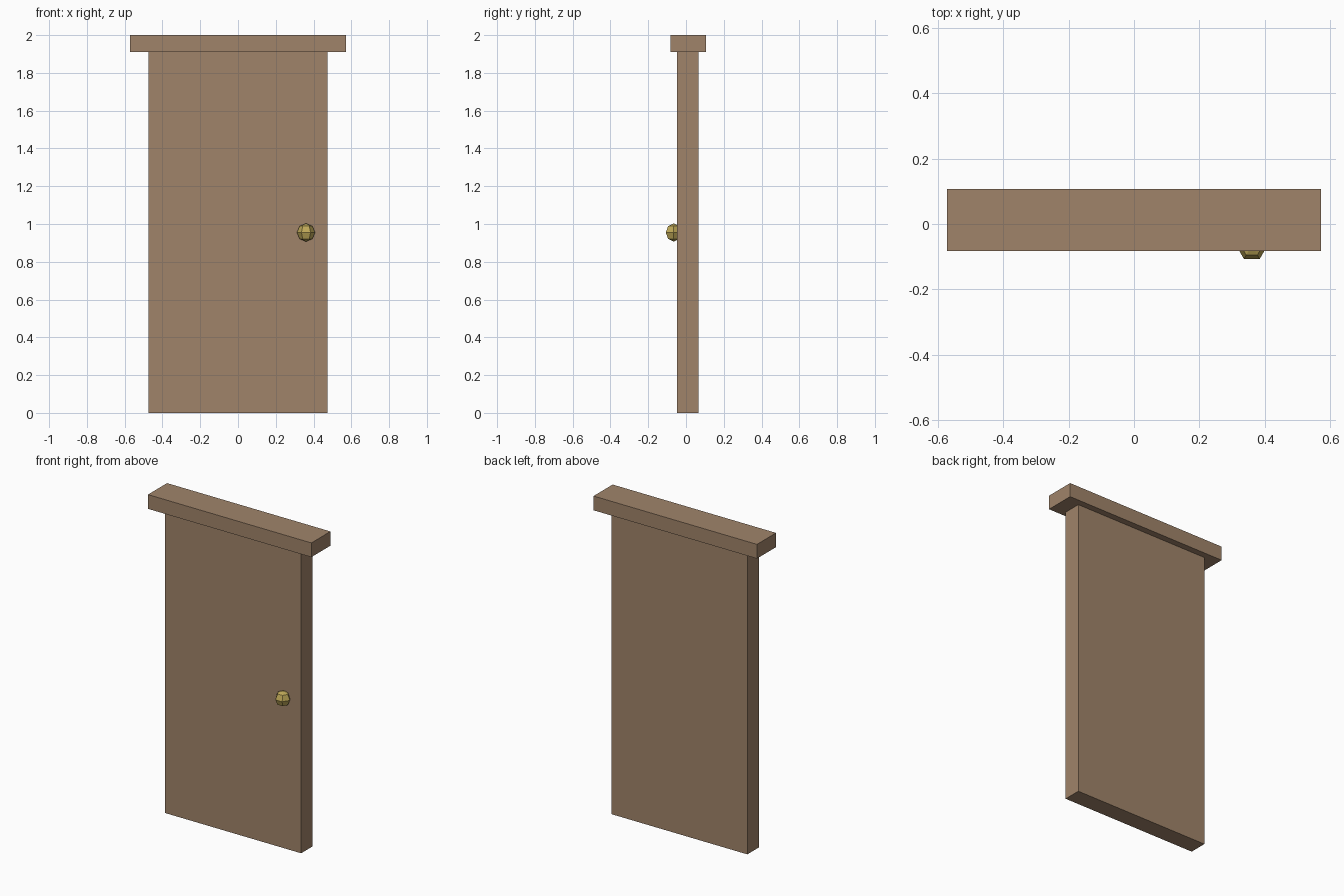
import bpy, math

if "Cube" in bpy.data.objects:
    bpy.data.objects.remove(bpy.data.objects["Cube"])


def srgb(r, g, b):
    lin = lambda c: c / 12.92 if c <= 0.04045 else ((c + 0.055) / 1.055) ** 2.4
    return [lin(c / 255) for c in (r, g, b)] + [1.0]


def material(name, rgb):
    mat = bpy.data.materials.new(name)
    mat.diffuse_color = srgb(*rgb)
    mat.use_nodes = True
    mat.node_tree.nodes["Principled BSDF"].inputs["Base Color"].default_value = mat.diffuse_color
    return mat


def box(name, lo, hi, mat):
    bpy.ops.mesh.primitive_cube_add(size=1, location=[(a + b) / 2 for a, b in zip(lo, hi)])
    ob = bpy.context.object
    ob.name = name
    ob.scale = [b - a for a, b in zip(lo, hi)]
    bpy.ops.object.transform_apply(location=False, rotation=False, scale=True)
    ob.data.materials.append(mat)
    return ob


wood = material("brown_wood", (160, 132, 106))
brass = material("brass", (190, 168, 88))

# Door slab and the overhanging lintel on top
box("door_slab", (-0.475, -0.048, 0), (0.475, 0.066, 1.91), wood)
box("lintel", (-0.571, -0.083, 1.91), (0.571, 0.107, 2.0), wood)

# Faceted knob, partly sunk into the slab, with one flat side facing front
bpy.ops.mesh.primitive_uv_sphere_add(segments=6, ring_count=4, radius=0.048,
                                     location=(0.36, -0.0655, 0.955),
                                     rotation=(0, 0, math.radians(30)))
knob = bpy.context.object
knob.name = "door_knob"
# Turn a vertex toward the sides so a flat face points forward
points = [v.co for v in knob.data.vertices]
side_vertex = max(points, key=lambda p: math.hypot(p.x, p.y))
knob.rotation_euler.z = -math.atan2(side_vertex.y, side_vertex.x)
knob.data.materials.append(brass)
